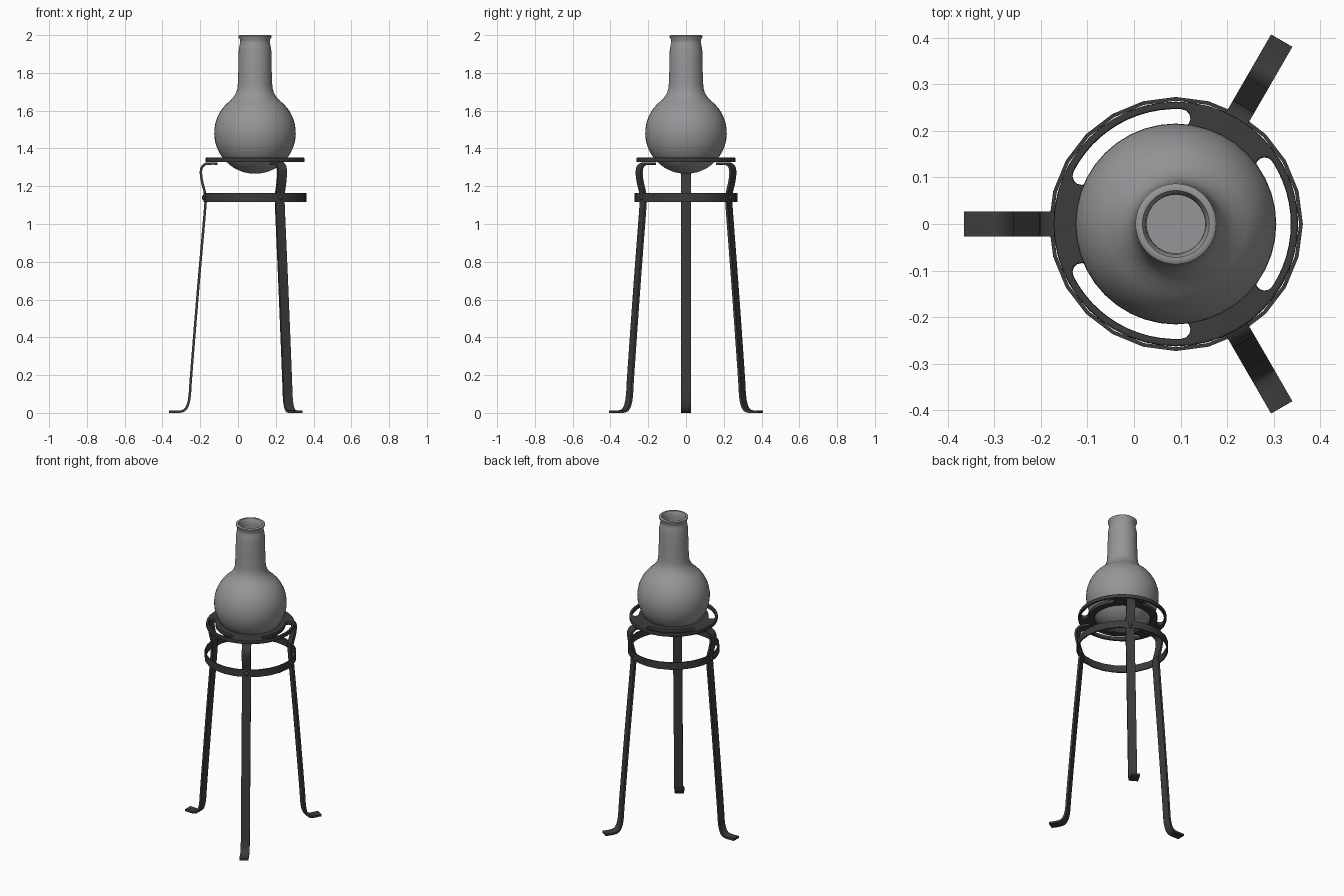
import bpy, bmesh, math
from mathutils import Vector

if "Cube" in bpy.data.objects:
    bpy.data.objects.remove(bpy.data.objects["Cube"])

CX = 0.09  # axis of flask and rings


def material(name, v):
    m = bpy.data.materials.new(name)
    m.diffuse_color = (v[0], v[1], v[2], 1)
    m.use_nodes = True
    m.node_tree.nodes["Principled BSDF"].inputs["Base Color"].default_value = m.diffuse_color
    return m


IRON = material("dark iron", (0.045, 0.045, 0.045))
GLASS = material("grey glass", (0.30, 0.305, 0.31))


def finish(ob, mat, angle=40):
    ob.data.materials.clear()
    ob.data.materials.append(mat)
    bpy.ops.object.select_all(action='DESELECT')
    ob.select_set(True)
    bpy.context.view_layer.objects.active = ob
    bpy.ops.object.shade_smooth_by_angle(angle=math.radians(angle))
    return ob


def from_bmesh(name, bm):
    bmesh.ops.remove_doubles(bm, verts=bm.verts, dist=1e-5)
    bmesh.ops.recalc_face_normals(bm, faces=bm.faces)
    me = bpy.data.meshes.new(name)
    bm.to_mesh(me)
    bm.free()
    ob = bpy.data.objects.new(name, me)
    bpy.context.collection.objects.link(ob)
    return ob


def lathe(name, profile, seg, mat, closed=False, angle=40):
    bm = bmesh.new()
    rings = [[bm.verts.new((r * math.cos(2 * math.pi * i / seg),
                            r * math.sin(2 * math.pi * i / seg), z))
              for i in range(seg)] for r, z in profile]
    pairs = list(zip(rings, rings[1:]))
    if closed:
        pairs.append((rings[-1], rings[0]))
    for a, b in pairs:
        for i in range(seg):
            j = (i + 1) % seg
            bm.faces.new((a[i], a[j], b[j], b[i]))
    ob = from_bmesh(name, bm)
    ob.location.x = CX
    return finish(ob, mat, angle)


def smooth_path(pts, n=5):
    # Catmull-Rom through the points
    p = [Vector(q) for q in pts]
    p = [2 * p[0] - p[1]] + p + [2 * p[-1] - p[-2]]
    out = []
    for k in range(1, len(p) - 2):
        a, b, c, d = p[k - 1:k + 3]
        for s in range(n):
            t = s / n
            out.append(0.5 * (2 * b + (c - a) * t + (2 * a - 5 * b + 4 * c - d) * t * t
                              + (3 * b - a - 3 * c + d) * t ** 3))
    return out + [p[-2]]


# Round flask: globe, neck, lip, and hollow neck
R, ZC = 0.216, 1.482
flask = []
for i in range(19):
    a = -math.pi / 2 + i * math.radians(144) / 18
    flask.append((max(R * math.cos(a), 1e-6), ZC + R * math.sin(a)))
flask += [(0.111, 1.677), (0.100, 1.695), (0.094, 1.715), (0.091, 1.74), (0.088, 1.82),
          (0.086, 1.92), (0.082, 1.945), (0.078, 1.962), (0.079, 1.975), (0.086, 1.988),
          (0.087, 1.996), (0.082, 2.0), (0.072, 1.999), (0.065, 1.985), (0.063, 1.96),
          (0.066, 1.90), (0.068, 1.70), (1e-6, 1.70)]
lathe("flask", flask, 40, GLASS, angle=50)

# Lower hoop
lathe("lower_hoop", [(0.265, 1.117), (0.273, 1.117), (0.273, 1.163), (0.265, 1.163)],
      24, IRON, closed=True)

# Top ring plate with three curved slots
cu = bpy.data.curves.new("top_ring", 'CURVE')
cu.dimensions = '2D'
cu.fill_mode = 'BOTH'
cu.extrude = 0.008
cu.bevel_depth = 0.004
cu.bevel_resolution = 1


def outline(pts):
    sp = cu.splines.new('POLY')
    sp.points.add(len(pts) - 1)
    for q, (x, y) in zip(sp.points, pts):
        q.co = (x, y, 0, 1)
    sp.use_cyclic_u = True


def polar(r, a):
    return (r * math.cos(a), r * math.sin(a))


for r in (0.259, 0.170):
    outline([polar(r, 2 * math.pi * i / 48) for i in range(48)])
rin, rout, half = 0.204, 0.251, math.radians(33)
rm, rc = (rin + rout) / 2, (rout - rin) / 2
for k in range(3):
    mid = k * 2 * math.pi / 3
    pts = [polar(rout, mid - half + 2 * half * i / 12) for i in range(13)]
    for sign in (1, -1):
        e = mid + sign * half
        c = polar(rm, e)
        for j in range(1, 6):
            t = e + (0 if sign > 0 else math.pi) + math.pi * j / 6
            d = polar(rc, t)
            pts.append((c[0] + d[0], c[1] + d[1]))
        if sign > 0:
            pts += [polar(rin, mid + half - 2 * half * i / 12) for i in range(13)]
    outline(pts)
tmp = bpy.data.objects.new("top_ring_curve", cu)
bpy.context.collection.objects.link(tmp)
dg = bpy.context.evaluated_depsgraph_get()
me = bpy.data.meshes.new_from_object(tmp.evaluated_get(dg))
bpy.data.objects.remove(tmp)
ring = bpy.data.objects.new("top_ring", me)
bpy.context.collection.objects.link(ring)
ring.location = (CX, 0, 1.339)
finish(ring, IRON)

# Bent strap legs (radius, height) and their rivets
PATH = [(0.455, 0.007), (0.395, 0.007), (0.368, 0.020), (0.352, 0.055), (0.344, 0.11),
        (0.338, 0.20), (0.300, 0.67), (0.262, 1.11), (0.264, 1.16), (0.278, 1.215),
        (0.286, 1.265), (0.282, 1.298), (0.262, 1.317), (0.235, 1.320), (0.198, 1.320)]
W, T = 0.0265, 0.0065
for k, name in enumerate(("right_back", "left", "right_front")):
    ang = math.radians(60 + 120 * k)
    path = smooth_path(PATH)
    bm = bmesh.new()
    loops = []
    for i, p in enumerate(path):
        d = (path[min(i + 1, len(path) - 1)] - path[max(i - 1, 0)]).normalized()
        n = Vector((-d.y, d.x)) * T
        loops.append([bm.verts.new((p.x + s * n.x, w, p.y + s * n.y))
                      for s, w in ((1, -W), (1, W), (-1, W), (-1, -W))])
    for a, b in zip(loops, loops[1:]):
        for i in range(4):
            j = (i + 1) % 4
            bm.faces.new((a[i], a[j], b[j], b[i]))
    bm.faces.new(loops[0])
    bm.faces.new(loops[-1])
    leg = from_bmesh(name + "_leg", bm)
    leg.location.x = CX
    leg.rotation_euler.z = ang
    finish(leg, IRON)

    bpy.ops.mesh.primitive_uv_sphere_add(segments=12, ring_count=8, radius=1)
    rivet = bpy.context.object
    rivet.name = name + "_rivet"
    rivet.scale = (0.009, 0.014, 0.014)
    x, y = polar(0.272, ang)
    rivet.location = (CX + x, y, 1.14)
    rivet.rotation_euler.z = ang
    finish(rivet, IRON)
